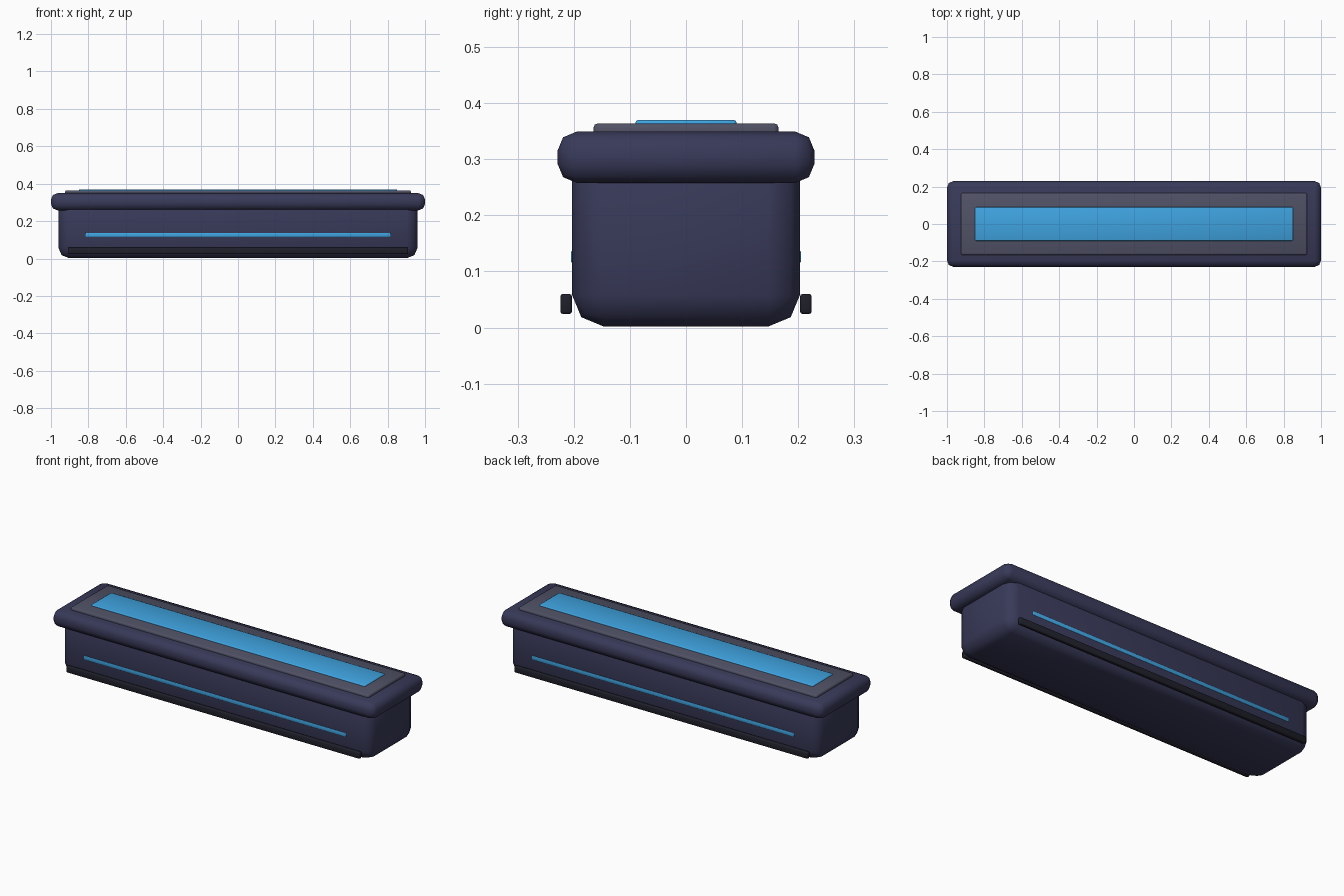
import bpy, math

if "Cube" in bpy.data.objects:
    bpy.data.objects.remove(bpy.data.objects["Cube"])


def paint(name, color):
    m = bpy.data.materials.new(name)
    m.diffuse_color = (*color, 1)
    m.use_nodes = True
    m.node_tree.nodes["Principled BSDF"].inputs["Base Color"].default_value = m.diffuse_color
    return m


NAVY = paint("navy_shell", (0.04, 0.042, 0.1))
SLATE = paint("slate_frame", (0.08, 0.082, 0.13))
BLUE = paint("blue_glow", (0.05, 0.37, 0.75))
DARK = paint("dark_rail", (0.014, 0.014, 0.024))


def rounded_box(name, size, y, z0, bevel, segments, mat):
    """Bevelled box centred on x = 0 with its underside at z0."""
    bpy.ops.mesh.primitive_cube_add(size=1, location=(0, y, z0 + size[2] / 2))
    ob = bpy.context.object
    ob.name = name
    ob.scale = size
    bpy.ops.object.transform_apply(location=False, rotation=False, scale=True)
    mod = ob.modifiers.new("Bevel", 'BEVEL')
    mod.width = bevel
    mod.segments = segments
    mod.limit_method = 'NONE'
    bpy.ops.object.modifier_apply(modifier=mod.name)
    ob.data.materials.append(mat)
    bpy.ops.object.shade_smooth_by_angle(angle=math.radians(50))
    return ob


# Main body and overhanging lid
rounded_box("body", (1.92, 0.406, 0.32), 0, 0.002, 0.056, 2, NAVY)
rounded_box("lid", (2.0, 0.458, 0.091), 0, 0.258, 0.034, 2, NAVY)

# Window frame and glass on top
rounded_box("window_frame", (1.85, 0.33, 0.03), 0, 0.334, 0.008, 2, SLATE)
rounded_box("window_glass", (1.70, 0.18, 0.02), 0, 0.35, 0.005, 2, BLUE)

# Glow strip and foot rail on each long side
for side, s in (("front", -1), ("back", 1)):
    rounded_box(side + "_light_strip", (1.63, 0.02, 0.022), s * 0.195, 0.115, 0.003, 2, BLUE)
    rounded_box(side + "_foot_rail", (1.82, 0.021, 0.036), s * 0.2135, 0.024, 0.005, 2, DARK)
